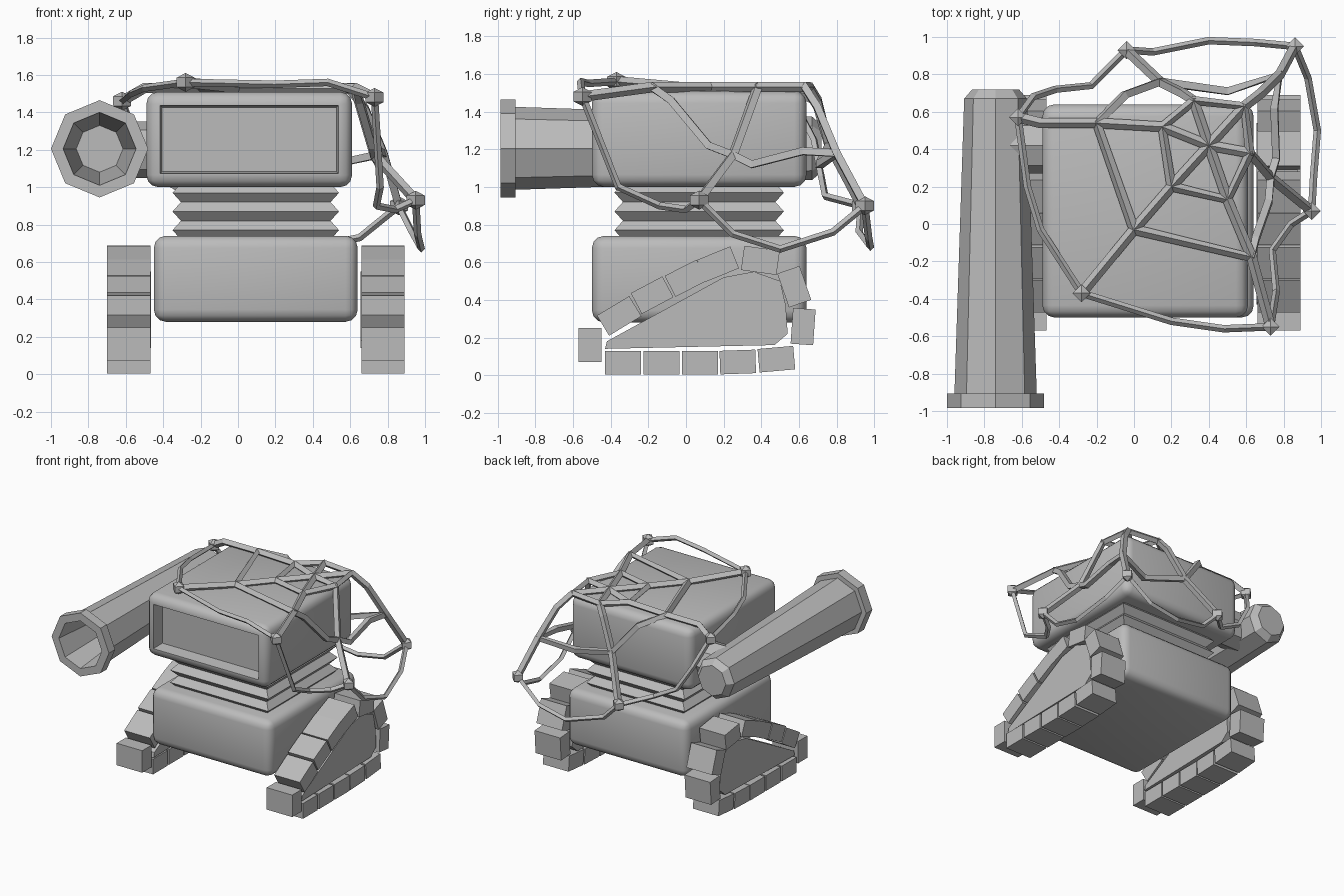
import bpy, bmesh, math
from mathutils import Matrix, Vector

if "Cube" in bpy.data.objects:
    bpy.data.objects.remove(bpy.data.objects["Cube"])

grey = bpy.data.materials.new("plain_grey")
grey.use_nodes = True
grey.diffuse_color = (0.5, 0.5, 0.5, 1)
grey.node_tree.nodes["Principled BSDF"].inputs["Base Color"].default_value = (0.5, 0.5, 0.5, 1)


def finish(bm, name, smooth=None):
    """Turn a bmesh into a named grey object."""
    bmesh.ops.recalc_face_normals(bm, faces=bm.faces)
    mesh = bpy.data.meshes.new(name)
    bm.to_mesh(mesh)
    bm.free()
    mesh.materials.append(grey)
    ob = bpy.data.objects.new(name, mesh)
    bpy.context.collection.objects.link(ob)
    if smooth:
        bpy.ops.object.select_all(action='DESELECT')
        ob.select_set(True)
        bpy.context.view_layer.objects.active = ob
        bpy.ops.object.shade_smooth_by_angle(angle=math.radians(smooth))
    return ob


def loft(name, rings, closed=False):
    """Skin a list of equal-length point rings."""
    bm = bmesh.new()
    loops = [[bm.verts.new(p) for p in ring] for ring in rings]
    pairs = list(zip(loops, loops[1:]))
    for a, b in pairs:
        n = len(a)
        for i in range(n):
            bm.faces.new((a[i], a[(i + 1) % n], b[(i + 1) % n], b[i]))
    bm.faces.new(loops[0])
    bm.faces.new(loops[-1])
    return finish(bm, name)


def rounded_box(lo, hi, width):
    lo, hi = Vector(lo), Vector(hi)
    bm = bmesh.new()
    bmesh.ops.create_cube(bm, size=1, matrix=Matrix.Translation((lo + hi) / 2)
                          @ Matrix.Diagonal((*(hi - lo), 1)))
    bmesh.ops.bevel(bm, geom=bm.edges[:], offset=width, segments=3,
                    profile=0.5, affect='EDGES')
    return bm


# Body
finish(rounded_box((-0.45, -0.5, 0.28), (0.64, 0.64, 0.74), 0.065), "body", 50)

# Head with a sunken front screen
bm = rounded_box((-0.49, -0.5, 1.0), (0.61, 0.64, 1.51), 0.065)
bm.normal_update()
screen = max((f for f in bm.faces if f.normal.y < -0.9), key=lambda f: f.calc_area())
bmesh.ops.inset_individual(bm, faces=[screen], thickness=0.012)
bmesh.ops.inset_individual(bm, faces=[screen], thickness=0.015)
bmesh.ops.translate(bm, verts=screen.verts[:], vec=(0, 0.1, 0))
finish(bm, "head", 50)

# Bellows neck
rings = []
for i in range(7):
    grow = 0.045 if i % 2 else 0
    z = 0.72 + i * 0.05
    w, d = 0.4 + grow, 0.405 + grow
    rings.append([(0.095 + sx * w, 0.07 + sy * d, z)
                  for sx, sy in ((-1, -1), (1, -1), (1, 1), (-1, 1))])
loft("bellows_neck", rings)


# Side cannon: hollow eight-sided barrel with a flared muzzle
def octagon(radius, y):
    return [(-0.74 + radius * math.cos(i * math.pi / 4), y,
             1.205 + radius * math.sin(i * math.pi / 4)) for i in range(8)]


profile = [(0.125, -0.3), (0.195, -0.985), (0.26, -0.985), (0.26, -0.905),
           (0.22, -0.905), (0.168, 0.67), (0.125, 0.72)]
loft("side_cannon", [octagon(r, y) for r, y in profile])

# Cannon mount
bm = bmesh.new()
bmesh.ops.create_cone(bm, cap_ends=True, segments=8, radius1=0.15, radius2=0.15, depth=0.22,
                      matrix=Matrix.Translation((-0.56, 0.42, 1.2)) @ Matrix.Rotation(math.pi / 2, 4, 'Y'))
finish(bm, "cannon_mount")

# Tracks: y, z, length, height, tilt of every pad
pads = [(-0.355, 0.315, 0.2, 0.125, 31), (-0.18, 0.425, 0.19, 0.125, 28),
        (0, 0.515, 0.19, 0.125, 27), (0.17, 0.59, 0.19, 0.125, 22),
        (0.395, 0.61, 0.19, 0.13, -8), (0.575, 0.47, 0.19, 0.125, -71),
        (0.622, 0.258, 0.19, 0.12, 86), (-0.51, 0.16, 0.18, 0.12, 90),
        (0.275, 0.07, 0.19, 0.125, 2), (0.48, 0.085, 0.19, 0.125, 5)]
pads += [(-0.335 + i * 0.205, 0.065, 0.19, 0.125, 0) for i in range(3)]
side_plate = [(-0.43, 0.14), (0.47, 0.16), (0.54, 0.22), (0.53, 0.37),
              (0.5, 0.5), (0.36, 0.55), (0.2, 0.52), (-0.42, 0.18)]

for side, centre, inward in (("left", 0.775, -1), ("right", -0.585, 1)):
    bm = bmesh.new()
    for y, z, length, height, tilt in pads:
        bmesh.ops.create_cube(bm, size=1, matrix=Matrix.Translation((centre, y, z))
                              @ Matrix.Rotation(math.radians(tilt), 4, 'X')
                              @ Matrix.Diagonal((0.232, length, height, 1)))
    finish(bm, side + "_track_pads")
    loft(side + "_track_plate", [[(centre + inward * x, y, z) for y, z in side_plate]
                                 for x in (-0.1, 0.121)])

# Net: corner weights
weights = [(-0.28, -0.37, 1.56), (0.73, -0.55, 1.48), (0.95, 0.07, 0.93),
           (0.86, 0.95, 0.9), (-0.04, 0.93, 0.9), (-0.62, 0.57, 1.46)]
for i, place in enumerate(weights):
    bm = bmesh.new()
    bmesh.ops.create_uvsphere(bm, u_segments=4, v_segments=3, radius=0.056,
                              matrix=Matrix.Translation(place) @ Matrix.Diagonal((1, 1, 0.9, 1)))
    finish(bm, f"net_weight_{i + 1}")


def strands(name, paths, thickness):
    """Square-section cords along straight-segment paths."""
    curve = bpy.data.curves.new(name, 'CURVE')
    curve.dimensions = '3D'
    curve.bevel_depth = thickness
    curve.bevel_resolution = 0
    curve.use_fill_caps = True
    for path in paths:
        spline = curve.splines.new('POLY')
        spline.points.add(len(path) - 1)
        for point, co in zip(spline.points, path):
            point.co = (*co, 1)
        spline.use_smooth = False
    curve.materials.append(grey)
    ob = bpy.data.objects.new(name, curve)
    bpy.context.collection.objects.link(ob)
    bpy.ops.object.select_all(action='DESELECT')
    ob.select_set(True)
    bpy.context.view_layer.objects.active = ob
    bpy.ops.object.convert(target='MESH')


TOP = 1.53
a, b, c, d, e, f = weights
hub = (0.4, 0.42, TOP)
inner = [(0.2, 0.2, TOP), (0.5, 0.13, TOP), (0.62, 0.38, TOP),
         (0.59, 0.63, TOP), (0.32, 0.66, TOP), (0.15, 0.52, TOP)]
outer = [(0, -0.03, TOP), (0.63, -0.18, TOP), (0.73, 0.25, 1.17),
         (0.78, 0.8, 1.18), (0.14, 0.76, 1.22), (-0.2, 0.54, TOP)]

# Spokes run from the hub through both rings to the weights
spokes = [[hub, i, o, w] for i, o, w in zip(inner, outer, weights)]
spokes[3].insert(2, (0.68, 0.7, 1.42))
spokes[4].insert(2, (0.26, 0.7, 1.46))
spokes[5].insert(3, (-0.5, 0.54, TOP))
strands("net_spokes", spokes, 0.028)

# Rings drape from the top over the sides
strands("net_inner_ring", [inner + inner[:1]], 0.026)
ring = outer[:2] + [(0.65, -0.08, 1.46), (0.72, 0.12, 1.22), outer[2], (0.76, 0.35, 1.12),
                    (0.75, 0.62, 1.19), outer[3], (0.5, 0.71, 1.12), outer[4],
                    (-0.05, 0.69, 1.46), outer[5], outer[0]]
strands("net_outer_ring", [ring], 0.028)

# Slack cords between neighbouring weights
strands("net_border", [
    [a, (0.2, -0.52, 1.55), (0.48, -0.56, 1.56), b],
    [b, (0.76, -0.36, 1.0), (0.74, -0.14, 0.9), (0.84, 0, 0.88), c],
    [c, (0.96, 0.25, 0.75), (0.98, 0.5, 0.67), (0.93, 0.78, 0.76), d],
    [d, (0.65, 0.97, 0.73), (0.4, 0.98, 0.68), (0.1, 0.92, 0.76), e],
    [e, (-0.23, 0.74, 0.95), (-0.42, 0.72, 1.05), (-0.54, 0.68, 1.25), f],
    [f, (-0.57, 0.2, 1.5), (-0.5, -0.03, 1.53), a]], 0.02)
